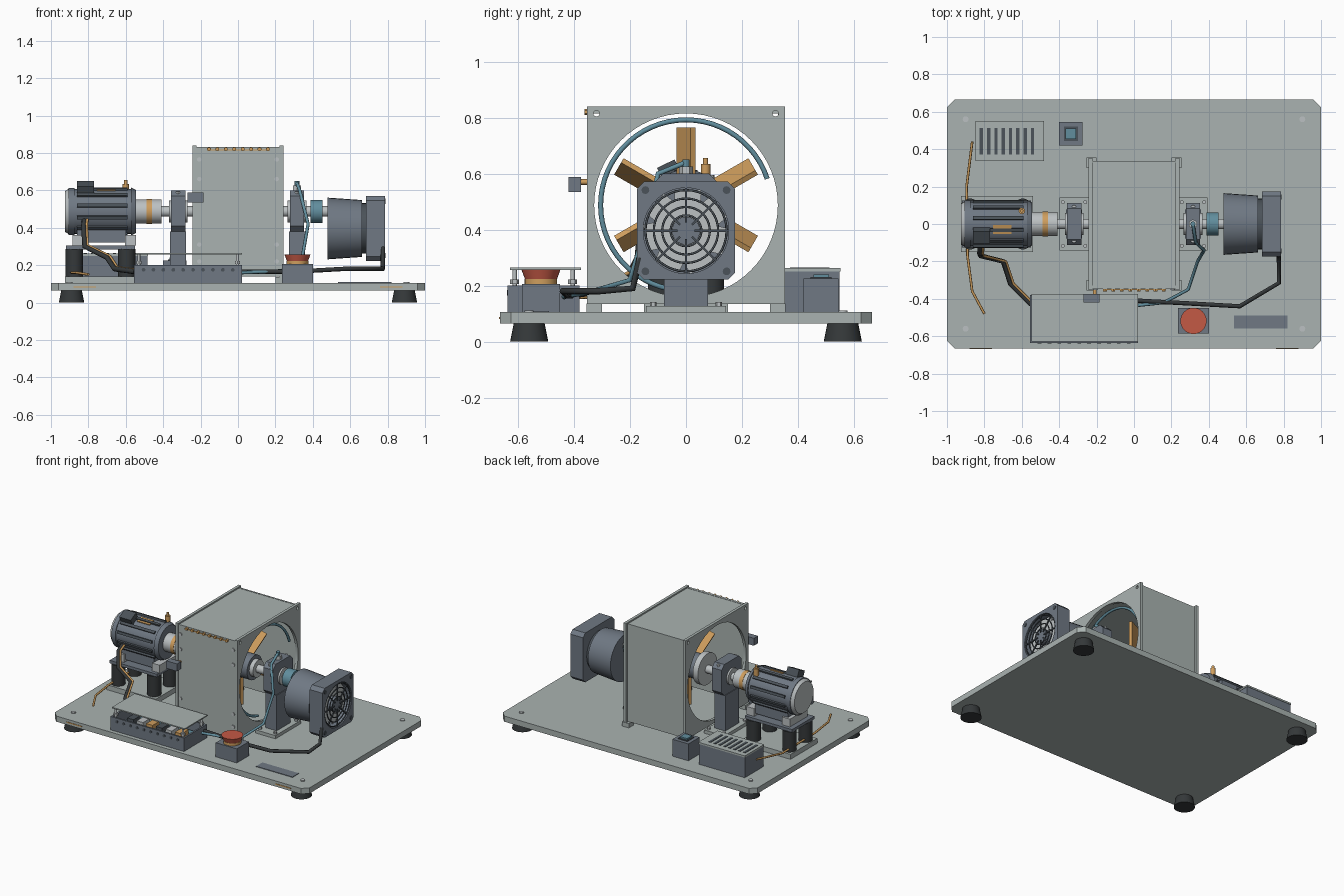
import bpy, bmesh
from math import sin, cos, pi, radians
from mathutils import Vector, Matrix

old = bpy.data.objects.get("Cube")
if old:
    bpy.data.objects.remove(old, do_unlink=True)


def material(name, r, g, b):
    m = bpy.data.materials.new(name)
    m.use_nodes = True
    m.diffuse_color = (r, g, b, 1)
    m.node_tree.nodes["Principled BSDF"].inputs["Base Color"].default_value = (r, g, b, 1)
    return m


plate = material("pale grey metal", .4, .45, .44)
steel = material("bright steel", .5, .53, .54)
slate = material("slate blue grey", .16, .19, .23)
dark = material("dark slate", .07, .085, .1)
rubber = material("black rubber", .035, .04, .042)
copper = material("copper orange", .62, .34, .11)
red = material("signal red", .55, .1, .06)
teal = material("dull teal", .12, .27, .34)
AXES = {"x": Vector((1, 0, 0)), "y": Vector((0, 1, 0)), "z": Vector((0, 0, 1))}
AXLE = .487   # height of the rotor axis
FAN = .396    # height of the square fan axis


def finish(bm, name, mat, smooth=True):
    bmesh.ops.recalc_face_normals(bm, faces=bm.faces)
    for f in bm.faces:
        f.smooth = smooth
    for e in bm.edges:
        e.smooth = len(e.link_faces) == 2 and e.calc_face_angle() < radians(35)
    mesh = bpy.data.meshes.new(name)
    bm.to_mesh(mesh)
    bm.free()
    mesh.materials.append(mat)
    ob = bpy.data.objects.new(name, mesh)
    bpy.context.collection.objects.link(ob)
    return ob


def box(name, mat, x, y, z, chamfer=0, along="z", turn=None):
    """Box between ranges, with the edges along one axis optionally chamfered."""
    bm = bmesh.new()
    bmesh.ops.create_cube(bm, size=1)
    for v in bm.verts:
        v.co = Vector([(r[0] + r[1]) / 2 + c * (r[1] - r[0]) for r, c in zip((x, y, z), v.co)])
    if chamfer:
        edges = [e for e in bm.edges
                 if abs((e.verts[0].co - e.verts[1].co).normalized().dot(AXES[along])) > .9]
        bmesh.ops.bevel(bm, geom=edges, offset=chamfer, segments=1, affect="EDGES")
    if turn:
        bm.transform(turn)
    return finish(bm, name, mat, False)


def cyl(name, mat, axis, start, length, r1, r2=None, sides=32):
    """Cylinder or cone growing from a start point along an axis."""
    bm = bmesh.new()
    d = AXES[axis]
    place = Matrix.Translation(Vector(start) + d * length / 2) @ d.to_track_quat("Z", "Y").to_matrix().to_4x4()
    bmesh.ops.create_cone(bm, cap_ends=True, segments=sides, radius1=r1,
                          radius2=r1 if r2 is None else r2, depth=length, matrix=place)
    return finish(bm, name, mat)


def tube(name, mat, r, points):
    c = bpy.data.curves.new(name, "CURVE")
    c.dimensions = "3D"
    c.bevel_depth, c.bevel_resolution, c.use_fill_caps = r, 2, True
    s = c.splines.new("POLY")
    s.points.add(len(points) - 1)
    for p, co in zip(s.points, points):
        p.co = (*co, 1)
    c.materials.append(mat)
    ob = bpy.data.objects.new(name, c)
    bpy.context.collection.objects.link(ob)


def cut(ob, cutter):
    m = ob.modifiers.new("opening", "BOOLEAN")
    m.operation, m.object, m.solver = "DIFFERENCE", cutter, "EXACT"
    cutter.hide_render = True
    cutter.hide_set(True)


def about_axle(angle, height=AXLE):
    return Matrix.Translation((0, 0, height)) @ Matrix.Rotation(angle, 4, "X")


# Base plate, feet and corner screws
box("base_plate", plate, (-1, 1), (-.665, .665), (.065, .105), .04)
for sx in (-1, 1):
    for sy in (-1, 1):
        cyl("foot", rubber, "z", (sx * .89, sy * .56, 0), .065, .068, .055)
        cyl("base_screw", steel, "z", (sx * .9, sy * .56, .105), .006, .016, sides=16)
    box("edge_mark", copper, (sx * .82 - .06, sx * .82 + .06), (-.668, -.664), (.08, .087))
box("base_marking", slate, (.535, .82), (-.56, -.49), (.104, .109))

# Rotor housing: two pierced side plates and inset panels
for s in (-1, 1):
    side = box("housing_side", plate, sorted((s * .222, s * .242)), (-.353, .353), (.135, .84))
    cut(side, cyl("side_opening_cutter", plate, "x", (s * .232 - .05, 0, AXLE), .1, .328, sides=64))
    for sy in (-1, 1):
        cut(side, cyl("corner_hole_cutter", plate, "x", (s * .232 - .05, sy * .32, .815), .1, .011, sides=12))
        box("housing_foot", plate, sorted((s * .2, s * .255)), sorted((sy * .3, sy * .355)), (.105, .136))
    for z in (.765, .66, .31, .22):
        cyl("panel_screw", steel, "y", (s * .207, -.354, z), .012, .012, sides=12)
box("housing_top", plate, (-.222, .222), (-.33, .33), (.815, .83))
box("housing_front", plate, (-.222, .222), (-.348, -.33), (.14, .832))
box("housing_back", plate, (-.222, .222), (.328, .338), (.14, .832))
box("copper_strip", copper, (-.165, .17), (-.352, -.345), (.812, .818))
for i in range(8):
    cyl("copper_stud", copper, "y", (-.155 + i * .045, -.362, .82), .018, .011, sides=6)
box("sensor_box", slate, (-.27, -.185), (-.42, -.375), (.535, .588))
cyl("sensor_stem", copper, "y", (-.21, -.38, .57), .035, .01, sides=12)
tube("sensing_loop", teal, .009,
     [(.2, .305 * cos(radians(a)), AXLE + .305 * sin(radians(a))) for a in range(18, 262, 6)])

# Rotor with pitched paddles
cyl("rotor_hub", slate, "x", (-.13, 0, AXLE), .26, .085)
cyl("rotor_disc", steel, "x", (-.17, 0, AXLE), .04, .11)
cyl("rotor_cap", steel, "x", (.13, 0, AXLE), .03, .06)
for i in range(6):
    pitch = Matrix.Rotation(radians(27), 4, "Z")
    box("rotor_blade", copper, (-.055, .055), (-.01, .01), (.07, .277),
        turn=about_axle(i * pi / 3) @ pitch)
cyl("shaft", steel, "x", (-.56, 0, AXLE), 1.06, .028)

# Bearings on pedestals
for x in (-.32, .315):
    box("bearing_plate", plate, (x - .078, x + .078), (-.142, .142), (.105, .128))
    box("pedestal", slate, (x - .043, x + .043), (-.078, .078), (.128, .38))
    box("bearing_block", slate, (x - .038, x + .038), (-.112, .112), (.38, .6), .03, "x")
    cyl("bearing_collar", steel, "x", (x - .05, 0, AXLE), .1, .058)
    for y in (-.09, .09):
        cyl("bearing_bolt", steel, "z", (x, y, .57), .025, .012, sides=6)
        for dx in (-.06, .06):
            cyl("plate_bolt", steel, "z", (x + dx, y * 1.3, .128), .014, .011, sides=6)
cyl("sensor_base", steel, "z", (.315, 0, .6), .025, .025, sides=6)
cyl("sensor_tip", teal, "z", (.315, 0, .625), .025, .013, sides=16)

# Couplings
cyl("motor_coupling", steel, "x", (-.545, 0, AXLE), .135, .064)
cyl("coupling_band", copper, "x", (-.488, 0, AXLE), .028, .066)
cyl("fan_coupling", teal, "x", (.388, 0, AXLE), .065, .062)

# Motor with ribs, terminal box and saddle
cyl("motor_body", slate, "x", (-.885, 0, AXLE), .315, .12)
cyl("motor_rear_ring", slate, "x", (-.905, 0, AXLE), .03, .126)
cyl("motor_rear_cap", steel, "x", (-.926, 0, AXLE), .022, .108, .122)
cyl("motor_front_ring", slate, "x", (-.572, 0, AXLE), .027, .128, .115)
for i in range(12):
    box("motor_rib", dark, (-.86, -.59), (-.009, .009), (.11, .131), turn=about_axle((i + .5) * pi / 6))
box("motor_label", copper, (-.755, -.655), (-.025, .025), (.118, .124), turn=about_axle(radians(14)))
box("terminal_box", dark, (-.86, -.77), (-.035, .035), (.1, .165), turn=about_axle(radians(26)))
cyl("motor_fitting", copper, "z", (-.6, .07, .58), .055, .017, sides=12)
cyl("motor_fitting_tip", copper, "z", (-.6, .07, .635), .02, .009, sides=12)
box("motor_saddle", slate, (-.86, -.6), (-.085, .085), (.32, .41))
box("motor_rail", slate, (-.92, -.55), (-.125, .125), (.285, .305))
box("motor_base", plate, (-.925, -.54), (-.15, .15), (.105, .14))
for x in (-.875, -.595):
    box("saddle_foot", steel, (x - .01, x + .05), (-.1, .1), (.305, .36))
    for y in (-.09, .09):
        cyl("rubber_mount", rubber, "z", (x, y, .14), .145, .046)

# Square fan with duct, blades and guard
cyl("fan_duct", slate, "x", (.478, 0, FAN), .185, .165, .152)
cyl("fan_neck", dark, "x", (.66, 0, FAN), .03, .135)
frame = box("fan_frame", slate, (.685, .785), (-.175, .175), (FAN - .175, FAN + .175), .025, "x")
cut(frame, cyl("fan_opening_cutter", slate, "x", (.705, 0, FAN), .2, .153, sides=48))
cyl("fan_hub", slate, "x", (.7, 0, FAN), .075, .05)
for i in range(7):
    box("fan_blade", steel, (.728, .736), (-.048, .048), (.04, .145),
        turn=about_axle(i * 2 * pi / 7, FAN) @ Matrix.Rotation(radians(.5), 4, "Z"))
for r in (.055, .085, .115, .145):
    tube("guard_ring", dark, .004, [(.778, r * cos(i * pi / 20), FAN + r * sin(i * pi / 20)) for i in range(41)])
for i in range(8):
    box("guard_spoke", dark, (.774, .782), (-.004, .004), (.03, .155), turn=about_axle(i * pi / 4, FAN))
for y in (-.145, .145):
    for z in (-.145, .145):
        cyl("fan_screw", dark, "x", (.78, y, FAN + z), .009, .014, sides=12)

# Control tray, circuit board and raised lid
L, R, F, B = -.555, .022, -.637, -.38
box("tray_floor", slate, (L, R), (F, B), (.105, .118))
for y in (F, B - .012):
    box("tray_long_wall", slate, (L, R), (y, y + .012), (.105, .2))
for x in (L, R - .012):
    box("tray_end_wall", slate, (x, x + .012), (F, B), (.105, .2))
box("circuit_board", teal, (L + .04, R - .04), (F + .03, B - .03), (.13, .142))
for i in range(6):
    box("circuit_part", (dark, steel, copper)[i % 3], (L + .07 + i * .075, L + .12 + i * .075),
        (-.55, -.47), (.142, .175))
for i in range(10):
    cyl("tray_hole", dark, "y", (L + .05 + i * .053, F - .003, .175), .005, .01, sides=12)
for x in (L + .025, R - .025):
    for y in (F + .025, B - .025):
        cyl("lid_post", steel, "z", (x, y, .118), .142, .008, sides=12)
        cyl("lid_nut", steel, "z", (x, y, .205), .016, .016, sides=6)
box("tray_lid", plate, (L + .006, R), (F + .008, B + .005), (.256, .264))

# Stop button
box("button_box", slate, (.235, .4), (-.585, -.45), (.105, .205))
cyl("button_collar", copper, "z", (.318, -.518, .205), .018, .058)
cyl("stop_button", red, "z", (.318, -.518, .22), .038, .056, .07)

# Power supply and switch box
box("supply_box", slate, (-.845, -.485), (.34, .548), (.105, .25))
box("supply_lid", plate, (-.848, -.482), (.337, .551), (.25, .262))
for i in range(8):
    x = -.825 + i * .039
    box("supply_slot", dark, (x, x + .018), (.372, .512), (.26, .2645))
box("switch_box", slate, (-.4, -.275), (.42, .545), (.105, .225))
box("switch_bezel", dark, (-.375, -.3), (.445, .52), (.225, .23))
box("switch_rocker", teal, (-.365, -.31), (.455, .51), (.23, .24))

# Cables
motor_run = [(-.82, -.1, .45), (-.825, -.16, .41), (-.82, -.17, .3), (-.7, -.2, .24), (-.66, -.32, .18), (-.55, -.43, .165)]
tube("motor_cable", rubber, .014, motor_run)
tube("motor_wire", copper, .007, [(x + .016, y, z + .008) for x, y, z in motor_run])
tube("fan_cable", rubber, .012, [(.775, -.165, .3), (.775, -.19, .19), (.775, -.315, .18), (.565, -.44, .18),
                                (.3, -.425, .165), (.02, -.41, .165)])
tube("sensor_cable", teal, .009, [(.315, 0, .64), (.33, -.1, .6), (.375, -.14, .42), (.34, -.2, .22),
                                 (.29, -.35, .175), (.16, -.42, .165), (.02, -.435, .16)])
tube("earth_wire", copper, .007, [(-.865, .44, .2), (-.895, .2, .16), (-.89, -.17, .16), (-.865, -.36, .16), (-.8, -.48, .15)])
